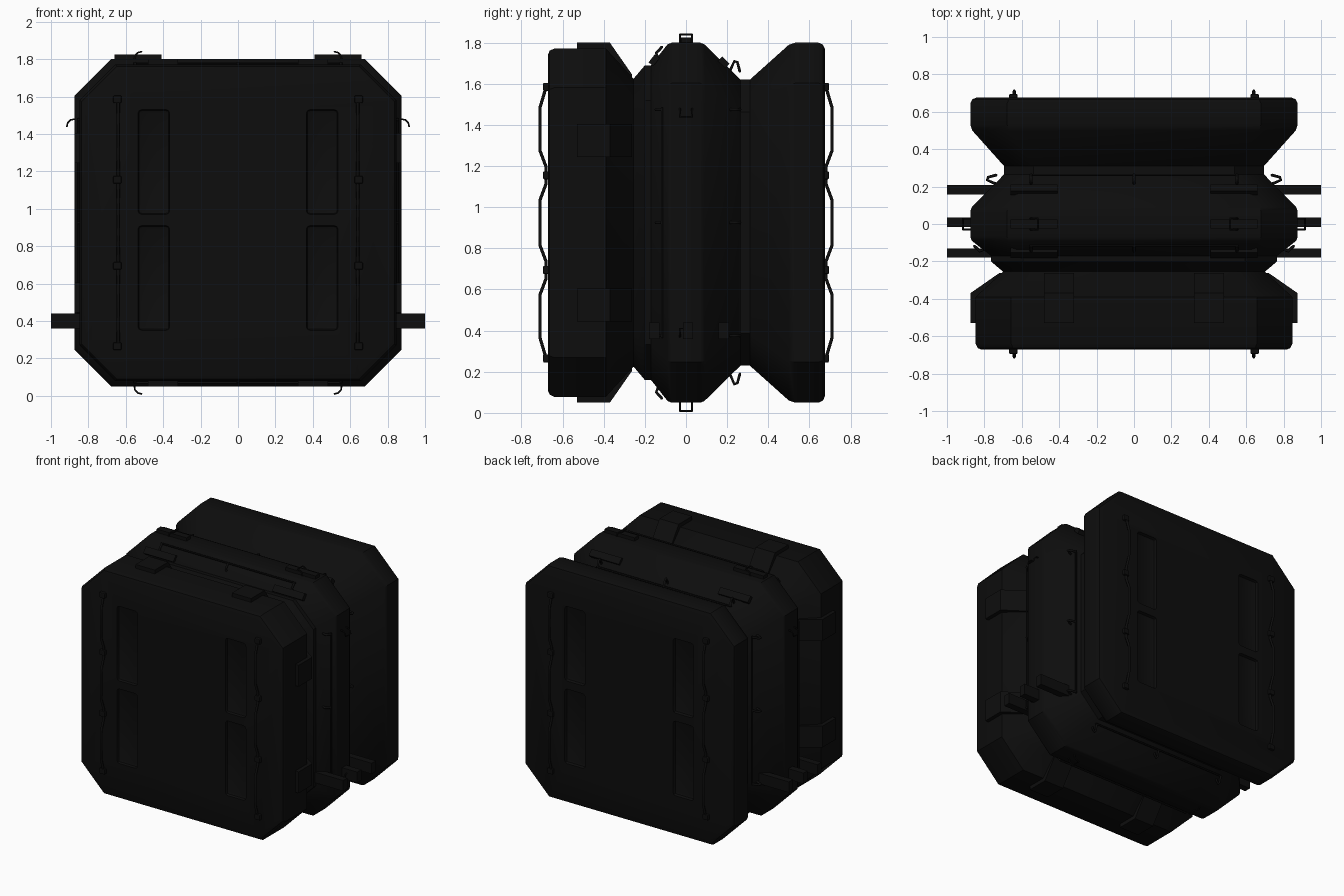
import bpy, bmesh, math
from mathutils import Matrix, Vector

cube = bpy.data.objects.get("Cube")
if cube:
    bpy.data.objects.remove(cube, do_unlink=True)

MID = 0.925
black = bpy.data.materials.new("matte_black")
black.use_nodes = True
tone = (0.004, 0.004, 0.004, 1)
black.diffuse_color = tone
shader = black.node_tree.nodes["Principled BSDF"]
shader.inputs["Base Color"].default_value = tone
shader.inputs["Roughness"].default_value = 0.8


def side(k):
    """Local (along, y, outward) frame of one of the four long sides."""
    return Matrix.Translation((0, 0, MID)) @ Matrix.Rotation(k * math.pi / 2, 4, 'Y')


def finish(name, bm, matrix=None):
    bmesh.ops.recalc_face_normals(bm, faces=bm.faces[:])
    mesh = bpy.data.meshes.new(name)
    bm.to_mesh(mesh)
    bm.free()
    if matrix:
        mesh.transform(matrix)
    mesh.materials.append(black)
    obj = bpy.data.objects.new(name, mesh)
    bpy.context.collection.objects.link(obj)
    return obj


def box(name, centre, size, matrix=None, bevel=0.0, tilt=0.0):
    bm = bmesh.new()
    bmesh.ops.create_cube(bm, size=1)
    bmesh.ops.scale(bm, vec=size, verts=bm.verts)
    if bevel:
        bmesh.ops.bevel(bm, geom=bm.edges[:], offset=bevel, segments=2,
                        affect='EDGES', profile=0.5)
    bmesh.ops.rotate(bm, matrix=Matrix.Rotation(tilt, 3, 'X'), verts=bm.verts)
    bmesh.ops.translate(bm, vec=centre, verts=bm.verts)
    return finish(name, bm, matrix)


def loft(name, profile):
    """Octagonal rings of half width h at each y, bridged and capped."""
    bm = bmesh.new()
    rings = []
    for y, h in profile:
        c = h * 0.775
        pts = [(c, h), (h, c), (h, -c), (c, -h), (-c, -h), (-h, -c), (-h, c), (-c, h)]
        rings.append([bm.verts.new((x, y, z + MID)) for x, z in pts])
    for a, b in zip(rings, rings[1:]):
        for i in range(8):
            j = (i + 1) % 8
            bm.faces.new((a[i], a[j], b[j], b[i]))
    bm.faces.new(rings[0])
    bm.faces.new(rings[-1])
    return finish(name, bm)


def extrude(name, outline, u0, u1, matrix):
    """Outline in (y, outward), extruded along the side."""
    bm = bmesh.new()
    face = bm.faces.new([bm.verts.new((u0, y, h)) for y, h in outline])
    out = bmesh.ops.extrude_face_region(bm, geom=[face])
    moved = [g for g in out["geom"] if isinstance(g, bmesh.types.BMVert)]
    bmesh.ops.translate(bm, vec=(u1 - u0, 0, 0), verts=moved)
    return finish(name, bm, matrix)


def wire(name, points, radius, matrix):
    curve = bpy.data.curves.new(name, 'CURVE')
    curve.dimensions = '3D'
    curve.bevel_depth = radius
    curve.bevel_resolution = 1
    curve.use_fill_caps = True
    spline = curve.splines.new('POLY')
    spline.points.add(len(points) - 1)
    for p, co in zip(spline.points, points):
        p.co = (*(matrix @ Vector(co)), 1)
    curve.materials.append(black)
    obj = bpy.data.objects.new(name, curve)
    bpy.context.collection.objects.link(obj)
    return obj


# Main shell: front block, grooves, centre ridge and rear block
shell = loft("shell", [
    (-0.672, 0.815), (-0.663, 0.836), (-0.64, 0.847), (-0.39, 0.847),
    (-0.255, 0.70), (-0.2, 0.765), (-0.17, 0.765), (-0.09, 0.867),
    (-0.07, 0.875), (0.07, 0.875), (0.09, 0.867), (0.265, 0.695),
    (0.31, 0.695), (0.50, 0.865), (0.53, 0.875), (0.645, 0.875),
    (0.666, 0.865), (0.675, 0.845)])

# Shallow pockets in the front and rear faces
for face in (-1, 1):
    for sx in (-1, 1):
        for z in (0.63, 1.25):
            cutter = box("pocket_cutter", (sx * 0.45, face * 0.685, z),
                         (0.17, 0.07, 0.56), bevel=0.02)
            cutter.hide_render = True
            mod = shell.modifiers.new("pocket", 'BOOLEAN')
            mod.operation = 'DIFFERENCE'
            mod.solver = 'EXACT'
            mod.object = cutter
            bpy.context.view_layer.objects.active = shell
            bpy.ops.object.modifier_apply(modifier=mod.name)
            bpy.data.objects.remove(cutter, do_unlink=True)

strap = [(-0.53, 0.82), (-0.53, 0.875), (-0.37, 0.875), (-0.262, 0.72),
         (-0.262, 0.68), (-0.39, 0.82)]

for k in range(4):
    m = side(k)
    for s in (-1, 1):
        # Raised straps over the front block
        extrude("front_block_strap", strap, s * 0.32, s * 0.48, m)
        # Wire loops on the centre ridge
        hook = [(0.555, 0.87), (0.55, 0.895), (0.535, 0.91), (0.515, 0.915)]
        path = [(s * u, -0.03, h) for u, h in hook]
        path += [(s * u, 0.03, h) for u, h in reversed(hook)]
        wire("ridge_loop", path, 0.005, m)
    # Long rails held by hooked legs in the grooves
    for rail_name, hook in (
            ("rear_rail", [(0.215, 0.74), (0.235, 0.785), (0.25, 0.78), (0.262, 0.735)]),
            ("front_rail", [(-0.13, 0.785), (-0.145, 0.825), (-0.13, 0.84), (-0.117, 0.855)])):
        y, h = hook[-1]
        wire(rail_name, [(-0.56, y, h), (0.56, y, h)], 0.006, m)
        for u in (-0.55, 0, 0.55):
            wire(rail_name + "_hook", [(u, a, b) for a, b in hook], 0.008, m)

# Carrying bars through the lower sides
for y in (-0.155, 0.01, 0.183):
    for s in (-1, 1):
        box("side_bar", (s * 0.8, y, 0.4), (0.4, 0.05, 0.08))

# Slim plates on the top
for s in (-1, 1):
    for y, h, tilt in ((-0.155, 0.79, 0.9), (0, 0.885, 0), (0.183, 0.78, -0.78)):
        box("top_plate", (s * 0.535, y, h), (0.25, 0.05, 0.03), side(0), tilt=tilt)

# Wavy handles down the front and rear faces
half = [(0.06, 0.71), (0.11, 0.71), (0.19, 0.68), (0.27, 0.68),
        (0.35, 0.71), (0.56, 0.71), (0.66, 0.68)]
for face, name in ((-1, "front_handle"), (1, "rear_handle")):
    for s in (-1, 1):
        path = [(s * 0.64, face * y, -z) for z, y in reversed(half)]
        path += [(s * 0.64, face * y, z) for z, y in half]
        wire(name, path, 0.009, side(0))
        for z in (-0.66, -0.23, 0.23, 0.66):
            box(name + "_clip", (s * 0.645, face * 0.68, z), (0.045, 0.03, 0.04),
                side(0), bevel=0.006)

# Soft shading over the shell's rounded rims
bpy.ops.object.select_all(action='DESELECT')
shell.select_set(True)
bpy.context.view_layer.objects.active = shell
bpy.ops.object.shade_smooth_by_angle(angle=math.radians(32))
